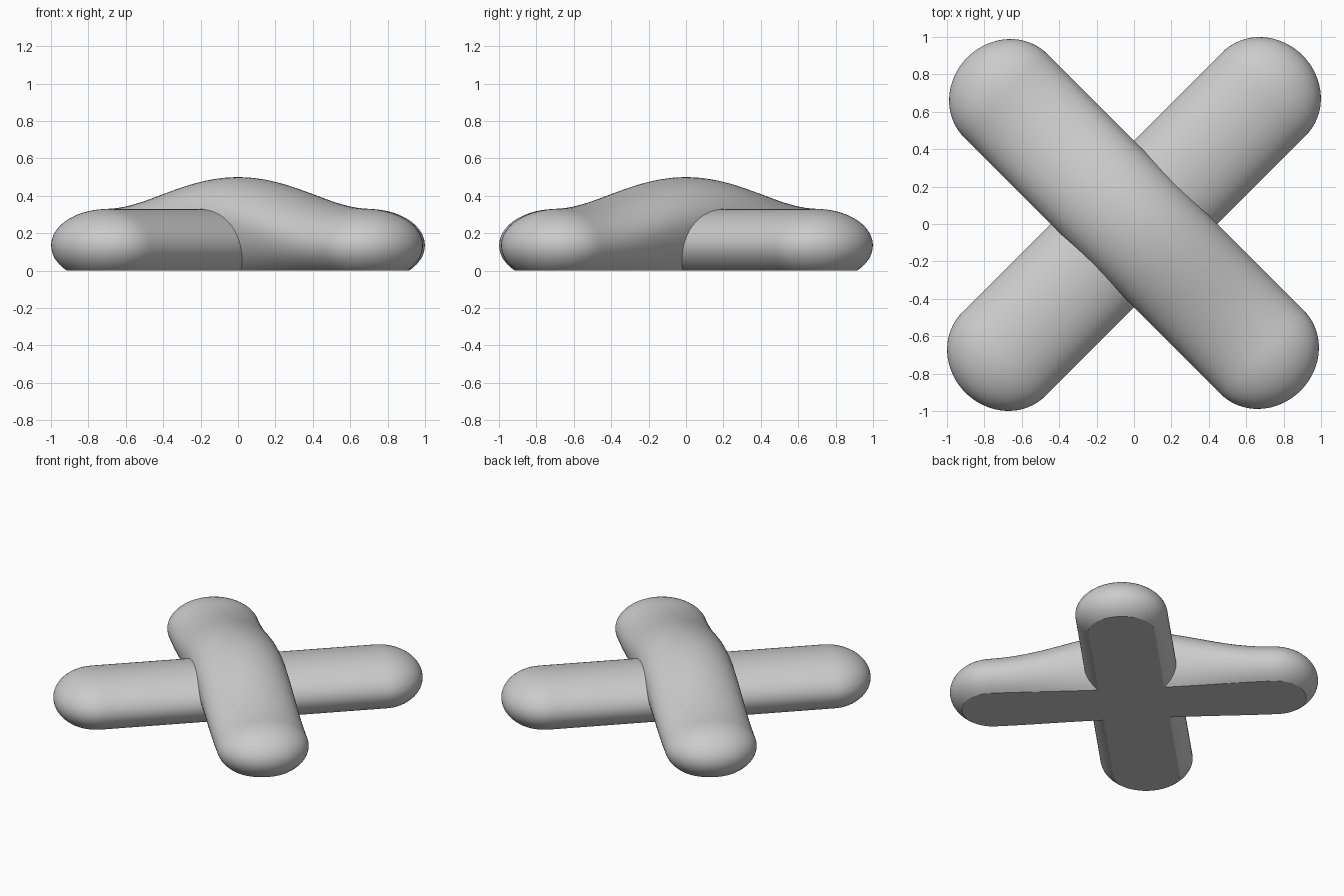
import bpy, bmesh, math
from mathutils import Matrix

cube = bpy.data.objects.get("Cube")
if cube:
    bpy.data.objects.remove(cube, do_unlink=True)

grey = bpy.data.materials.new("plain grey")
grey.use_nodes = True
grey.diffuse_color = (0.6, 0.6, 0.6, 1)
grey.node_tree.nodes["Principled BSDF"].inputs["Base Color"].default_value = (0.6, 0.6, 0.6, 1)

SIDES = 64         # points round the bar
CAP_STEPS = 16     # rings in each rounded end
MID_STEPS = 60     # rings along the straight length
WIDTH, HEIGHT, CAP, MID_Z = 0.315, 0.195, 0.29, 0.135
HUMP_REACH = 1.05  # distance from the crossing where the hump dies out


def make_bar(name, half_len, hump, angle):
    """Rounded bar with oval section, swelling upward at the middle, cut flat at z = 0."""
    # (position along bar, section scale)
    stations = []
    for i in range(CAP_STEPS):
        a = math.pi / 2 * (1 - i / CAP_STEPS)
        stations.append((-half_len - CAP * math.sin(a), math.cos(a)))
    for i in range(MID_STEPS + 1):
        stations.append((half_len * (2 * i / MID_STEPS - 1), 1.0))
    stations += [(-x, k) for x, k in reversed(stations[:CAP_STEPS])]

    bm = bmesh.new()
    rings = []
    for x, k in stations:
        t = min(abs(x) / HUMP_REACH, 1.0)
        rise = hump * max(math.cos(math.pi / 2 * t), 0.0) ** 2.4
        centre = MID_Z + 0.8 * rise
        ring = []
        for j in range(SIDES):
            u = 2 * math.pi * j / SIDES
            # the hump lifts the widest line, so the lower half stretches most
            semi = HEIGHT + (0.2 if math.sin(u) > 0 else 0.95) * rise
            ring.append(bm.verts.new((x, WIDTH * k * math.cos(u),
                                      centre + semi * k * math.sin(u))))
        rings.append(ring)
    for r, s in zip(rings, rings[1:]):
        for j in range(SIDES):
            n = (j + 1) % SIDES
            bm.faces.new((r[j], r[n], s[n], s[j]))
    bmesh.ops.remove_doubles(bm, verts=bm.verts, dist=1e-5)

    # flat underside
    bmesh.ops.bisect_plane(bm, geom=bm.verts[:] + bm.edges[:] + bm.faces[:], dist=1e-6,
                           plane_co=(0, 0, 0), plane_no=(0, 0, 1), clear_inner=True)
    bmesh.ops.holes_fill(bm, edges=[e for e in bm.edges if e.is_boundary], sides=0)
    bmesh.ops.recalc_face_normals(bm, faces=bm.faces)
    bmesh.ops.rotate(bm, verts=bm.verts, cent=(0, 0, 0),
                     matrix=Matrix.Rotation(math.radians(angle), 3, 'Z'))

    mesh = bpy.data.meshes.new(name)
    bm.to_mesh(mesh)
    bm.free()
    mesh.materials.append(grey)
    obj = bpy.data.objects.new(name, mesh)
    bpy.context.collection.objects.link(obj)
    bpy.ops.object.select_all(action='DESELECT')
    obj.select_set(True)
    bpy.context.view_layer.objects.active = obj
    bpy.ops.object.shade_smooth_by_angle(angle=math.radians(30))


make_bar("lower_bar", 0.985, 0.0, 45)     # straight bar
make_bar("upper_bar", 0.97, 0.17, -45)    # bar that humps over the crossing
